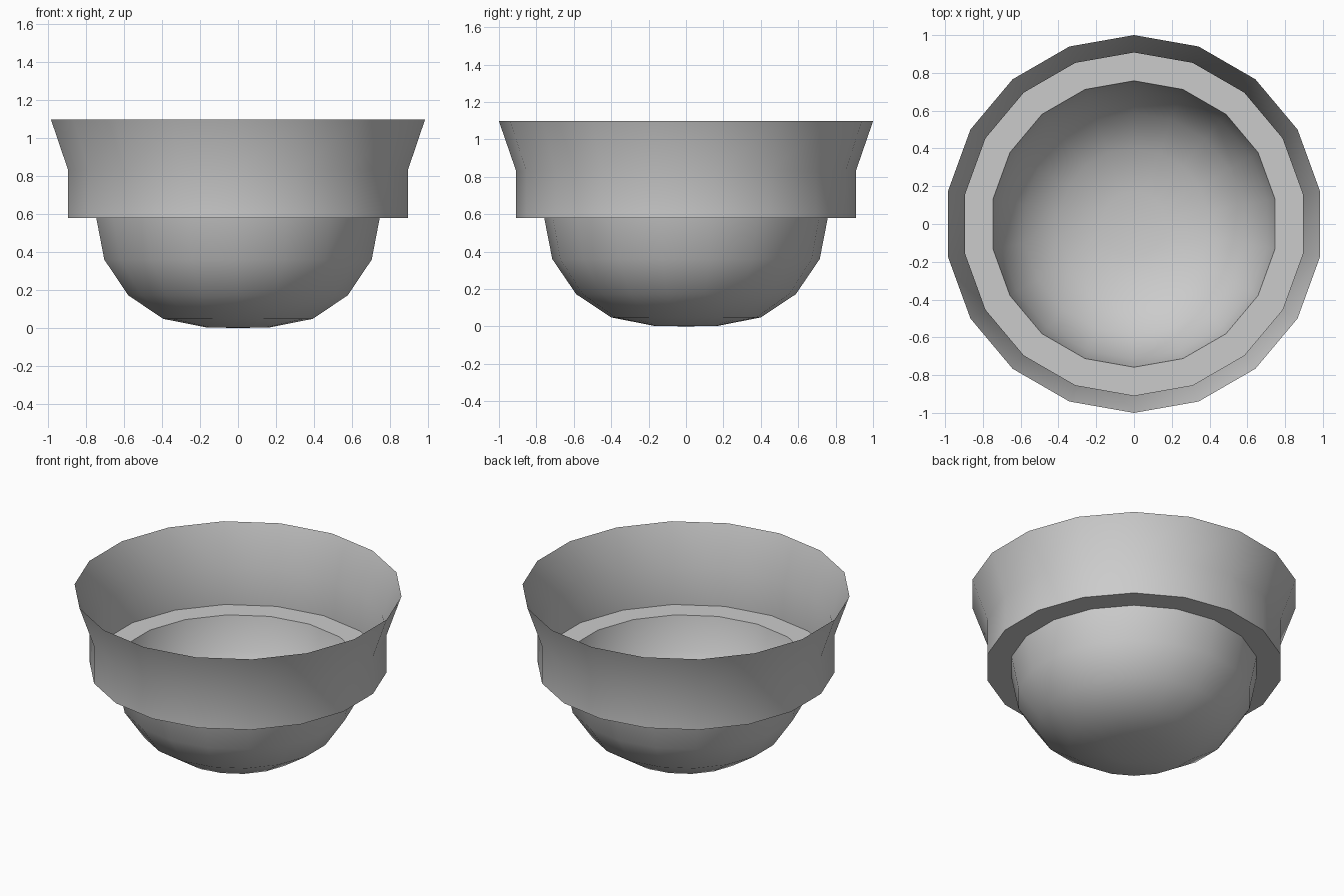
import bpy, bmesh
from math import sin, cos, tau, pi, radians

if "Cube" in bpy.data.objects:
    bpy.data.objects.remove(bpy.data.objects["Cube"])

SIDES = 18


def lathe(name, profile):
    """Revolve (radius, z) points into a thin open shell; radius 0 makes a pole."""
    bm = bmesh.new()
    rings = []
    for r, z in profile:
        count = SIDES if r > 0 else 1
        rings.append([bm.verts.new((r * cos(pi / 2 + tau * i / SIDES),
                                    r * sin(pi / 2 + tau * i / SIDES), z))
                      for i in range(count)])
    for a, b in zip(rings, rings[1:]):
        for i in range(SIDES):
            j = (i + 1) % SIDES
            if len(a) == 1:
                bm.faces.new((a[0], b[j], b[i]))
            else:
                bm.faces.new((a[i], a[j], b[j], b[i]))
    # Profiles run bottom to top: make the outside face outward
    bm.normal_update()
    mesh = bpy.data.meshes.new(name)
    bm.to_mesh(mesh)
    bm.free()
    obj = bpy.data.objects.new(name, mesh)
    bpy.context.collection.objects.link(obj)
    bpy.ops.object.select_all(action='DESELECT')
    obj.select_set(True)
    bpy.context.view_layer.objects.active = obj
    bpy.ops.object.shade_smooth_by_angle(angle=radians(40))
    return obj


# Rounded bowl with a nearly flat base
lathe("bowl", [(0, 0), (0.17, 0.003), (0.40, 0.048), (0.587, 0.172),
               (0.715, 0.36), (0.758, 0.58)])

# Flat ledge, upright collar and flared rim
lathe("collar", [(0.758, 0.58), (0.908, 0.58), (0.908, 0.83), (1.0, 1.097)])
